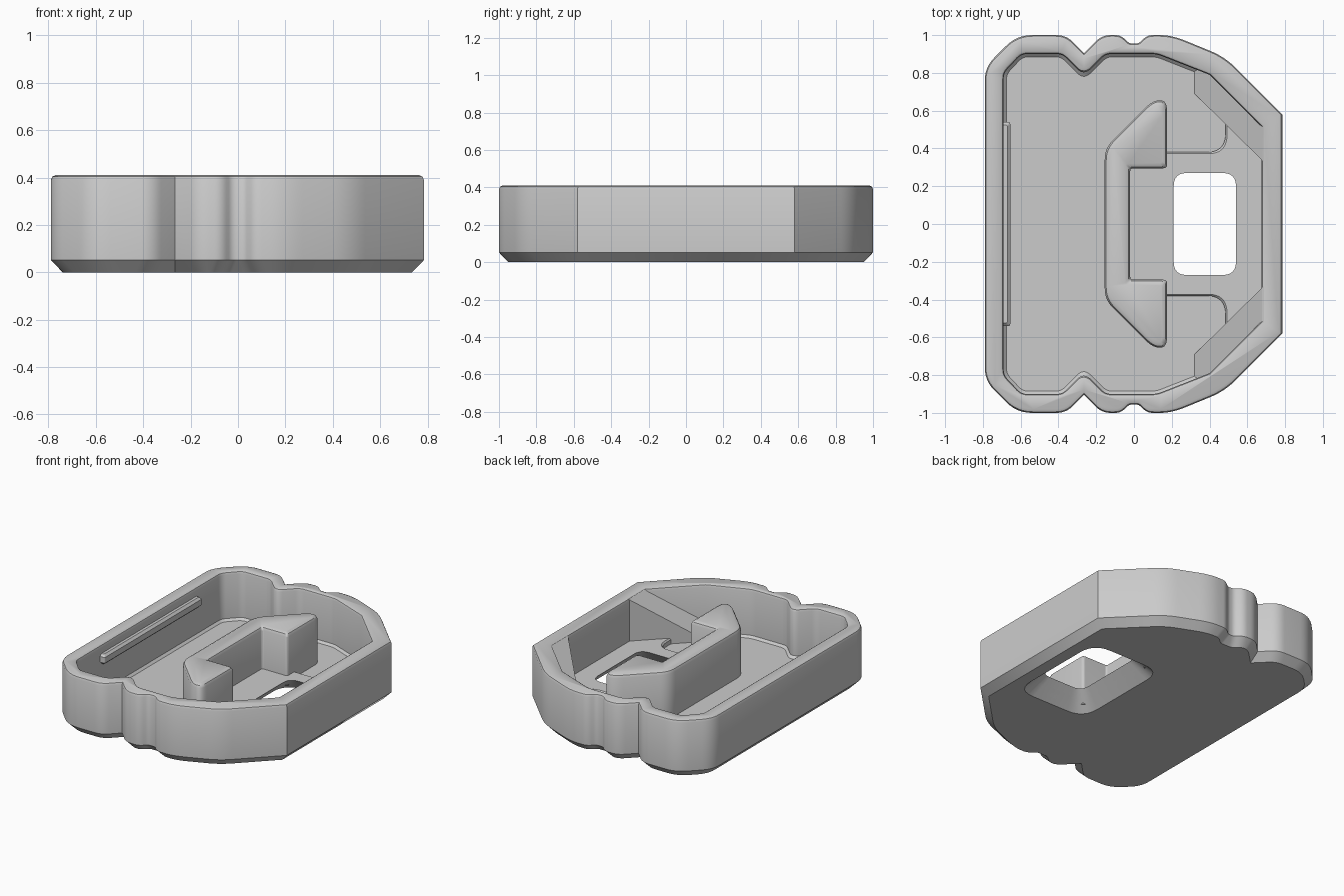
import bpy
import bmesh
from mathutils import Vector

if "Cube" in bpy.data.objects:
    bpy.data.objects.remove(bpy.data.objects["Cube"], do_unlink=True)

grey = bpy.data.materials.new("plain grey")
grey.use_nodes = True
grey.diffuse_color = (0.6, 0.6, 0.6, 1)
grey.node_tree.nodes["Principled BSDF"].inputs["Base Color"].default_value = (0.6, 0.6, 0.6, 1)

FLOOR, PAD, RIM = 0.07, 0.11, 0.41


def mirrored(half):
    """Close a clockwise upper half outline with its reflection in y."""
    return half + [(x, -y, t) for x, y, t in reversed(half)]


def outline(corners, inset):
    """Inset a clockwise corner list, then round each corner by its own reach."""
    pts = [Vector(c[:2]) for c in corners]
    n = len(pts)
    normals = []
    for i in range(n):
        d = (pts[(i + 1) % n] - pts[i]).normalized()
        normals.append(Vector((d.y, -d.x)))
    moved = []
    for i in range(n):
        a, b = normals[i - 1], normals[i]
        moved.append(pts[i] + (a + b) * inset / (1 + a.dot(b)))
    result = []
    for i, p in enumerate(moved):
        reach = corners[i][2]
        if reach == 0:
            result.append(p)
            continue
        reach += max(0, -inset) * 0.6
        before, after = moved[i - 1] - p, moved[(i + 1) % n] - p
        start = p + before.normalized() * min(reach, before.length * 0.47)
        end = p + after.normalized() * min(reach, after.length * 0.47)
        for k in range(7):
            u = k / 6
            result.append(start * (1 - u) ** 2 + p * 2 * u * (1 - u) + end * u * u)
    return result


def solid(name, corners, levels, slope=None):
    """Loft an outline through (height, inset) levels and cap both ends."""
    bm = bmesh.new()
    rings = []
    for z, inset in levels:
        rings.append([bm.verts.new((p.x, p.y, z)) for p in outline(corners, inset)])
    for low, high in zip(rings, rings[1:]):
        for i in range(len(low)):
            j = (i + 1) % len(low)
            bm.faces.new((low[i], low[j], high[j], high[i]))
    bm.faces.new(rings[0])
    bm.faces.new(rings[-1])
    if slope:
        for v in rings[-1]:
            v.co.z = slope(v.co.x)
    bmesh.ops.recalc_face_normals(bm, faces=bm.faces)
    mesh = bpy.data.meshes.new(name)
    bm.to_mesh(mesh)
    bm.free()
    mesh.materials.append(grey)
    obj = bpy.data.objects.new(name, mesh)
    bpy.context.collection.objects.link(obj)
    return obj


def activate(obj):
    bpy.ops.object.select_all(action="DESELECT")
    obj.select_set(True)
    bpy.context.view_layer.objects.active = obj


def cut(obj, cutter):
    activate(obj)
    mod = obj.modifiers.new("cut", "BOOLEAN")
    mod.operation = "DIFFERENCE"
    mod.solver = "EXACT"
    mod.object = cutter
    bpy.ops.object.modifier_apply(modifier=mod.name)


# Tray body with chamfered foot and softened rim
outer = mirrored([
    (-0.79, 0.83, 0.07), (-0.62, 1, 0.08), (-0.36, 1, 0.05), (-0.265, 0.905, 0),
    (-0.17, 1, 0.05), (-0.07, 1, 0.03), (-0.025, 0.955, 0.02), (0.025, 0.955, 0.02),
    (0.07, 1, 0.03), (0.2, 1, 0.08), (0.48, 0.885, 0.08), (0.785, 0.58, 0)])
tray = solid("tray", outer, [(0, 0.05), (0.052, 0), (RIM - 0.02, 0),
                             (RIM - 0.006, 0.006), (RIM, 0.02)])

# Hollow inside of the tray
inner = mirrored([
    (-0.69, 0.8, 0.03), (-0.595, 0.9, 0.03), (-0.38, 0.9, 0.03), (-0.265, 0.785, 0.05),
    (-0.15, 0.9, 0.03), (0.12, 0.9, 0.03), (0.4, 0.79, 0), (0.675, 0.515, 0)])
hollow = solid("hollow_cutter", inner, [
    (FLOOR, 0.015), (FLOOR + 0.015, 0), (RIM - 0.02, 0), (RIM - 0.006, -0.005),
    (RIM, -0.015), (RIM + 0.1, -0.015)])

# Window that flares out toward the underside
window = solid("window_cutter", mirrored([(0.21, 0.27, 0.07), (0.54, 0.27, 0.07)]),
               [(-0.01, -0.12), (PAD, 0), (PAD + 0.1, 0)])

# Raised pad around the window
pad = solid("window_pad", mirrored([
    (-0.1, 0.38, 0), (0.485, 0.38, 0.1), (0.485, 0.66, 0), (0.71, 0.48, 0)]),
    [(0.03, 0), (PAD - 0.01, 0), (PAD, 0.008)])

cut(tray, hollow)
cut(tray, window)
cut(pad, window)
for helper in (hollow, window):
    bpy.data.objects.remove(helper, do_unlink=True)

# Bracket-shaped block standing on the floor
block = solid("bracket_block", mirrored([
    (-0.155, 0.4, 0.06), (0.1, 0.655, 0.06), (0.175, 0.655, 0.06),
    (0.175, 0.295, 0.02), (-0.02, 0.295, 0.015)]),
    [(0.04, 0), (RIM - 0.03, 0), (RIM - 0.014, 0.008), (RIM - 0.005, 0.025)])

# Slim rail along the straight wall
rail = solid("wall_rail", mirrored([(-0.72, 0.54, 0), (-0.655, 0.54, 0.012)]),
             [(0.28, 0.015), (0.295, 0), (0.335, 0), (0.35, 0.015)])

# Sloping corner ramps
parts = [tray, pad, block, rail]
ramp_base = [(0.32, 0.69, 0), (0.32, 0.85, 0), (0.42, 0.81, 0), (0.685, 0.545, 0), (0.685, 0.33, 0)]
for side, label in ((1, "back"), (-1, "front")):
    parts.append(solid(label + "_corner_ramp", [(x, y * side, t) for x, y, t in ramp_base],
                       [(0.05, 0), (0.3, 0)], lambda x: FLOOR + 0.002 + 0.92 * (x - 0.32)))

for part in parts:
    activate(part)
    bpy.ops.object.shade_smooth_by_angle(angle=0.6)
